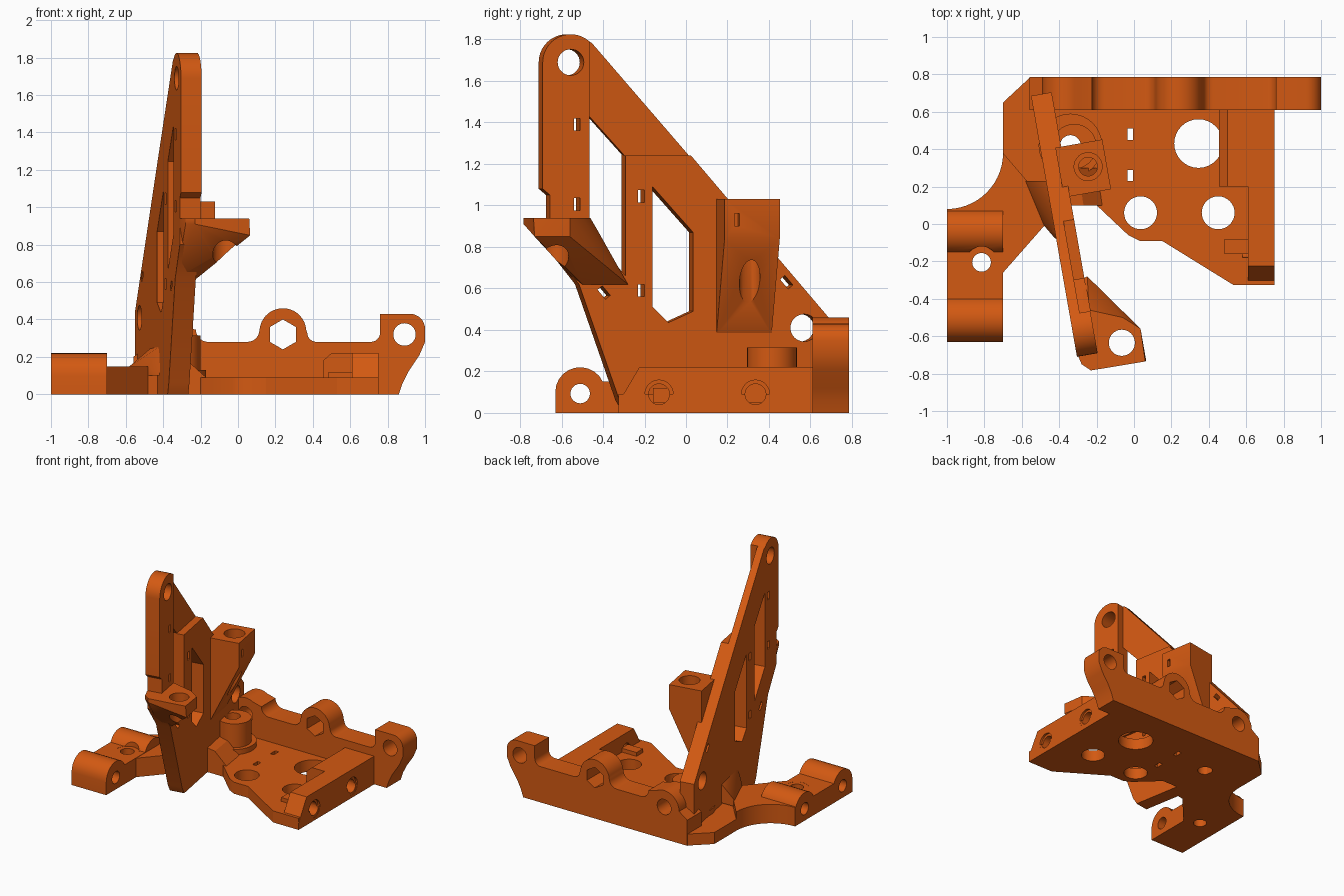
import bpy, bmesh, math
from mathutils import Matrix, Vector

if "Cube" in bpy.data.objects:
    bpy.data.objects.remove(bpy.data.objects["Cube"])

orange = bpy.data.materials.new("orange plastic")
orange.diffuse_color = (0.65, 0.1, 0.006, 1)
orange.use_nodes = True
orange.node_tree.nodes["Principled BSDF"].inputs["Base Color"].default_value = orange.diffuse_color

TILT = math.radians(10)
PLATE = Matrix.Translation((-0.43, 0, 0)) @ Matrix.Rotation(TILT, 4, 'Z')
T = 0.112  # upright plate thickness


def arc(cx, cy, r, a0, a1, n=10):
    return [(cx + r * math.cos(math.radians(a0 + (a1 - a0) * i / n)),
             cy + r * math.sin(math.radians(a0 + (a1 - a0) * i / n))) for i in range(n + 1)]


def circle(cx, cy, r, n=32, a=0):
    return arc(cx, cy, r, a, a + 360, n)[:-1]


def rect(cx, cy, w, h, a=0):
    c, s = math.cos(math.radians(a)), math.sin(math.radians(a))
    return [(cx + c * x - s * y, cy + s * x + c * y) for x, y in
            ((-w / 2, -h / 2), (w / 2, -h / 2), (w / 2, h / 2), (-w / 2, h / 2))]


def add_prism(bm, pts, axis, lo, hi):
    def place(p, t):
        return {'x': (t, *p), 'y': (p[0], t, p[1]), 'z': (*p, t)}[axis]
    a = [bm.verts.new(place(p, lo)) for p in pts]
    b = [bm.verts.new(place(p, hi)) for p in pts]
    n = len(pts)
    faces = [bm.faces.new(a), bm.faces.new(b[::-1])]
    for i in range(n):
        faces.append(bm.faces.new((a[i], b[i], b[(i + 1) % n], a[(i + 1) % n])))
    bmesh.ops.recalc_face_normals(bm, faces=faces)


def finish(bm, name, matrix=None):
    if matrix:
        bm.transform(matrix)
    me = bpy.data.meshes.new(name)
    bm.to_mesh(me)
    bm.free()
    me.materials.append(orange)
    ob = bpy.data.objects.new(name, me)
    bpy.context.collection.objects.link(ob)
    return ob


def prism(name, pts, axis, lo, hi, matrix=None):
    bm = bmesh.new()
    add_prism(bm, pts, axis, lo, hi)
    return finish(bm, name, matrix)


def hull(name, pts, matrix=None):
    bm = bmesh.new()
    for p in pts:
        bm.verts.new(p)
    res = bmesh.ops.convex_hull(bm, input=bm.verts)
    bmesh.ops.delete(bm, geom=list({g for g in res["geom_interior"] if isinstance(g, bmesh.types.BMVert)}),
                     context='VERTS')
    bmesh.ops.recalc_face_normals(bm, faces=bm.faces)
    return finish(bm, name, matrix)


def cut(ob, cuts, matrix=None):
    """Subtract prisms (points, axis, low, high) one by one."""
    for c in cuts:
        tool = prism("cutter", *c, matrix)
        tool.hide_render = True
        m = ob.modifiers.new("cut", 'BOOLEAN')
        m.operation, m.solver, m.object = 'DIFFERENCE', 'EXACT', tool
        bpy.context.view_layer.objects.active = ob
        bpy.ops.object.modifier_apply(modifier=m.name)
        bpy.data.objects.remove(tool)


# Base plate
base = prism("base_plate", [(-0.70, 0.2), (-0.43, 0.0), (-0.34, 0.1), (-0.2, 0.1), (-0.03, -0.06), (0.03, -0.09),
                            (0.15, -0.09), (0.53, -0.325), (0.75, -0.325), (0.75, 0.78), (-0.56, 0.78),
                            (-0.70, 0.65)], 'z', 0, 0.09)
cut(base, [(circle(0.345, 0.43, 0.13), 'z', -1, 1),
           (circle(0.035, 0.06, 0.088), 'z', -1, 1),
           (circle(0.45, 0.06, 0.088), 'z', -1, 1),
           (rect(-0.02, 0.48, 0.03, 0.06), 'z', -1, 1),
           (rect(-0.02, 0.26, 0.03, 0.06), 'z', -1, 1),
           (circle(-0.34, 0.42, 0.055), 'z', -1, 1),
           (circle(0.335, 0.09, 0.05), 'x', 0.58, 1),
           (circle(-0.13, 0.09, 0.05), 'x', 0.58, 1)])

# Raised socket on the base
socket = prism("base_socket", circle(-0.32, 0.415, 0.12), 'z', 0.05, 0.315)
cut(socket, [(circle(-0.34, 0.42, 0.055), 'z', -1, 1)])
ring = prism("socket_flange", circle(-0.34, 0.42, 0.17), 'z', 0.05, 0.13)
cut(ring, [(circle(-0.34, 0.42, 0.1), 'z', -1, 1)])

# Back wall with three bosses
wall = prism("back_wall",
             [(0.86, 0), (0.88, 0.06), (0.91, 0.12), (0.97, 0.21), (1.0, 0.28)]
             + arc(0.92, 0.35, 0.08, 0, 90, 8) + [(0.76, 0.43)]
             + arc(0.71, 0.33, 0.05, 0, -90, 6) + arc(0.42, 0.33, 0.05, 270, 180, 6)
             + arc(0.24, 0.335, 0.125, 5, 175, 18) + arc(0.05, 0.345, 0.065, 0, -90, 6)
             + arc(-0.16, 0.345, 0.065, 270, 180, 6) + arc(-0.36, 0.25, 0.13, 60, 180, 10)
             + [(-0.56, 0.2), (-0.56, 0)], 'y', 0.61, 0.785)
cut(wall, [(circle(0.24, 0.32, 0.08, 6, 30), 'y', 0, 1),
           (circle(0.89, 0.32, 0.06), 'y', 0, 1),
           (circle(-0.36, 0.25, 0.06), 'y', 0.5, 1)])

# Right rail with cross holes, and the step beside it
rail = prism("right_rail", [(-0.325, 0), (0.62, 0), (0.62, 0.22), (-0.225, 0.22), (-0.325, 0.05)], 'x', 0.61, 0.752)
cut(rail, [(circle(y, 0.09, r), 'x', lo, 1) for y in (-0.13, 0.335) for r, lo in ((0.05, 0.4), (0.068, 0.735))])
prism("rail_step", [(0.455, 0.05), (0.63, 0.05), (0.63, 0.22), (0.5, 0.22), (0.455, 0.18)], 'y', 0.2, 0.62)
prism("rail_nut_block", rect(0.55, -0.12, 0.13, 0.08), 'z', 0.05, 0.12)

# Left arm and its hinge block
prism("left_arm", arc(-1.0, 0.38, 0.3, -90, 0, 14) + [(-0.58, 0.24), (-0.40, 0.05), (-0.43, 0.0), (-0.48, -0.01),
                                                      (-0.70, -0.26), (-1.0, -0.26)][::1], 'z', 0, 0.148)
hinge = prism("hinge_block", [(-0.63, 0)] + arc(-0.51, 0.1, 0.12, 180, 25) + arc(-0.04, 0.1, 0.12, 155, 0)
              + [(0.08, 0)], 'x', -1.0, -0.70)
arm = bpy.data.objects["left_arm"]
pin_holes = [(circle(y, 0.093, 0.047, 24), 'x', -2, -0.6) for y in (-0.51, -0.04)]
bolt = [(circle(-0.815, -0.205, 0.05, 24), 'z', -1, 1), (circle(-0.815, -0.205, 0.085), 'z', 0.15, 1)]
cut(hinge, pin_holes + bolt)
cut(arm, pin_holes[1:] + bolt)

# Gussets where the upright meets the base
hull("arm_gusset", [(-0.58, 0.23, 0.1), (-0.58, 0.23, 0.15), (-0.48, -0.01, 0.1), (-0.48, -0.01, 0.15),
                    (-0.42, -0.08, 0.1), (-0.44, 0.23, 0.27), (-0.40, -0.06, 0.27), (-0.42, 0.23, 0.1)])
hull("base_gusset", [(-0.40, 0.1, 0.05), (-0.40, 0.1, 0.2), (-0.27, 0.1, 0.18), (-0.17, 0.1, 0.09),
                     (-0.42, 0.3, 0.05), (-0.42, 0.3, 0.2), (-0.3, 0.3, 0.18), (-0.2, 0.3, 0.09)])


# Upright plate, drawn in its own turned frame
def up(pts):
    return [((y - 0.015) / math.cos(TILT), z) for y, z in pts]


upright = prism("upright_plate", up(
    [(-0.29, 0), (0.70, 0), (0.70, 0.44), (0.02, 1.24), (-0.45, 1.785)] + arc(-0.56, 1.69, 0.135, 50, 180, 14)
    + [(-0.695, 1.08), (-0.66, 1.05), (-0.66, 0.8), (-0.52, 0.62), (-0.325, 0.06)]), 'x', 0, T, PLATE)
slots = [(-0.53, 1.39, 0), (-0.53, 1.005, 0), (-0.22, 1.045, 0), (-0.22, 0.59, 0), (-0.40, 0.58, 40), (0.48, 0.63, 40)]
cut(upright, [(up([(-0.47, 1.44), (-0.295, 1.245), (-0.295, 0.66), (-0.47, 0.86)]), 'x', -1, 1),
              (up([(-0.165, 1.09), (0.03, 0.87), (0.03, 0.49), (-0.09, 0.435), (-0.165, 0.51)]), 'x', -1, 1),
              (up(circle(-0.56, 1.69, 0.063)), 'x', -1, 1),
              (up(circle(0.565, 0.41, 0.066)), 'x', -1, 1),
              (up([(-0.47, 1.24), (0.1, 1.24), (0.1, 2), (-0.47, 2)]), 'x', 0.055, 1)]
    + [(up(rect(y, z, 0.03, 0.06, a)), 'x', -1, 1) for y, z, a in slots], PLATE)

# Tapered nut holder on the upright
holder = hull("nut_holder", [(v, u, z) for u in (0.13, 0.40) for v, z in
                             ((0.08, 1.03), (0.335, 1.03), (0.335, 0.84), (0.11, 0.38), (0.08, 0.38))], PLATE)
cut(holder, [(circle(0.235, 0.27, 0.05, 24), 'z', 0.3, 2), (circle(0.235, 0.27, 0.075, 24), 'z', 0.96, 2),
             (rect(0.19, 0.93, 0.025, 0.06), 'x', 0.3, 1)], PLATE)

# Front bracket with vertical hole
top = [(-0.31, -0.68), (-0.28, -0.75), (-0.23, -0.783), (0.06, -0.735), (0.035, -0.56), (-0.06, -0.5), (-0.24, -0.46)]
bracket = hull("front_bracket", [(x, y, 0.94) for x, y in top] + [(x, y, 0.91) for x, y in top[:3]]
               + [(0.065, -0.73, 0.85), (0.035, -0.56, 0.85), (-0.33, -0.52, 0.62), (-0.22, -0.50, 0.62),
                  (-0.25, -0.28, 0.62), (-0.33, -0.32, 0.62)])
window = up([(-0.47, 1.44), (-0.295, 1.245), (-0.295, 0.66), (-0.47, 0.86)])
cut(bracket, [(window, 'x', -1, T)], PLATE)
cut(bracket, [(circle(-0.065, -0.635, 0.07), 'z', 0, 2)])

# Smooth the curved sides, keep hard edges
bpy.ops.object.select_all(action='SELECT')
bpy.ops.object.shade_smooth_by_angle(angle=math.radians(30))
